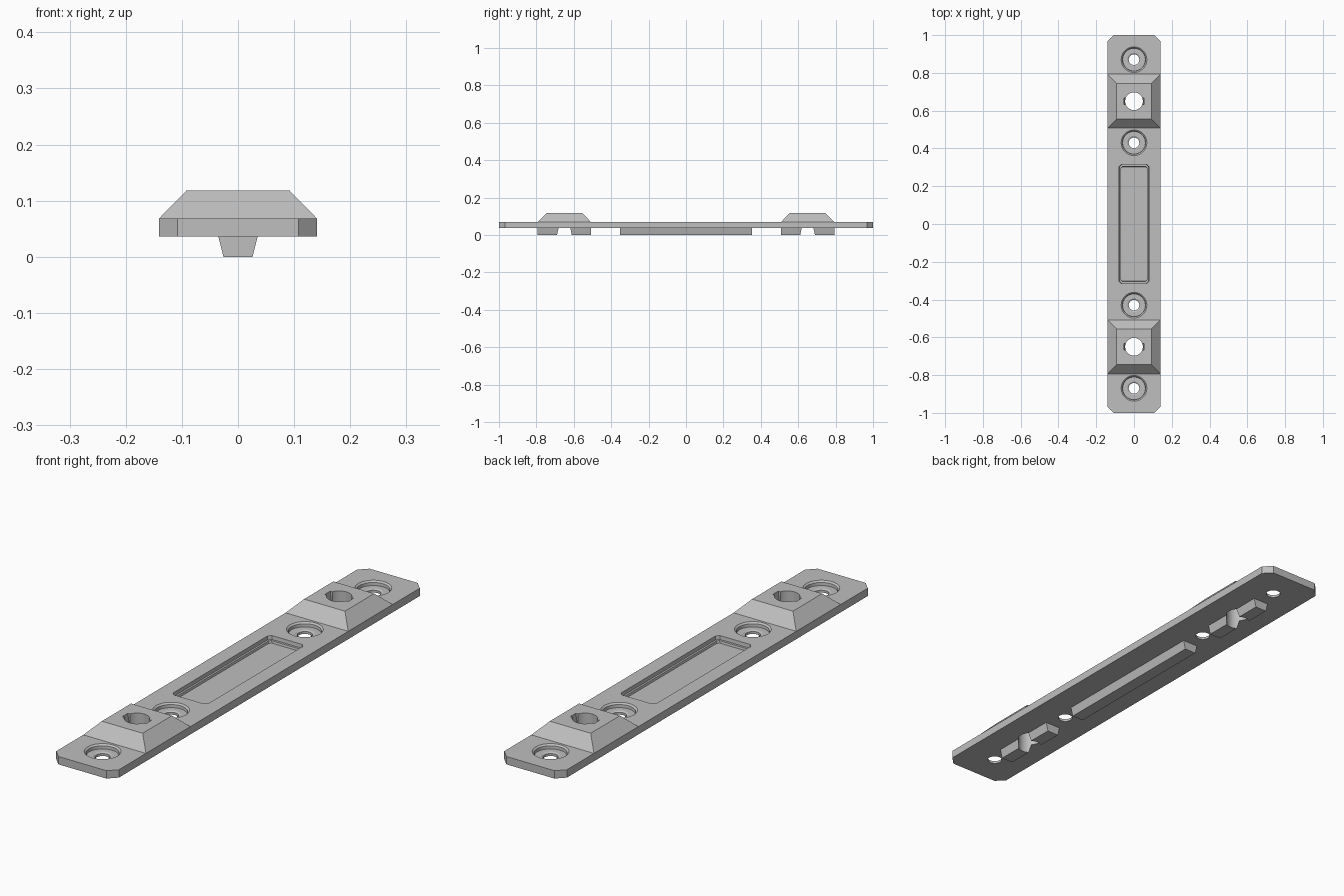
import bpy
import bmesh
from math import cos, sin, tau, radians

if "Cube" in bpy.data.objects:
    bpy.data.objects.remove(bpy.data.objects["Cube"])

grey = bpy.data.materials.new("light_grey")
grey.use_nodes = True
grey.diffuse_color = (0.52, 0.52, 0.52, 1)
grey.node_tree.nodes["Principled BSDF"].inputs["Base Color"].default_value = (0.52, 0.52, 0.52, 1)


def rect(x, y, z, c=0.0):
    """Rectangular ring with half sizes x, y and corner chamfer c."""
    if c == 0:
        return [(x, -y, z), (x, y, z), (-x, y, z), (-x, -y, z)]
    return [(x - c, -y, z), (x, c - y, z), (x, y - c, z), (x - c, y, z),
            (c - x, y, z), (-x, y - c, z), (-x, c - y, z), (c - x, -y, z)]


def circle(r, z, n=40):
    return [(r * cos(tau * i / n), r * sin(tau * i / n), z) for i in range(n)]


def loft(name, rings, y=0.0):
    """Closed solid through rings listed from bottom to top."""
    bm = bmesh.new()
    loops = [[bm.verts.new((px, py + y, pz)) for px, py, pz in ring] for ring in rings]
    n = len(loops[0])
    for low, high in zip(loops, loops[1:]):
        for i in range(n):
            j = (i + 1) % n
            bm.faces.new((low[i], low[j], high[j], high[i]))
    bm.faces.new(loops[0][::-1])
    bm.faces.new(loops[-1])
    bmesh.ops.recalc_face_normals(bm, faces=bm.faces)
    mesh = bpy.data.meshes.new(name)
    bm.to_mesh(mesh)
    bm.free()
    mesh.materials.append(grey)
    obj = bpy.data.objects.new(name, mesh)
    bpy.context.collection.objects.link(obj)
    return obj


def activate(obj):
    bpy.ops.object.select_all(action='DESELECT')
    obj.select_set(True)
    bpy.context.view_layer.objects.active = obj


def cut(obj, cutters):
    activate(obj)
    for cutter in cutters:
        mod = obj.modifiers.new("cut", 'BOOLEAN')
        mod.operation = 'DIFFERENCE'
        mod.solver = 'EXACT'
        mod.object = cutter
        bpy.ops.object.modifier_apply(modifier=mod.name)


BOTTOM, TOP, PEAK = 0.036, 0.068, 0.118
BLOCK_Y = 0.65

# Main plate with clipped corners
plate = loft("base_plate", [rect(0.141, 1, BOTTOM, 0.033), rect(0.141, 1, TOP, 0.033)])
parts, cutters = [plate], []

# Stepped shallow pocket in the middle
cutters.append(loft("pocket_cutter", [
    rect(0.068, 0.303, 0.044, 0.008), rect(0.070, 0.305, 0.053, 0.008),
    rect(0.078, 0.314, 0.053, 0.012), rect(0.081, 0.317, 0.080, 0.012)]))

# Counterbored screw holes
for y in (-0.87, -0.43, 0.43, 0.87):
    cutters.append(loft("screw_cutter", [
        circle(0.028, 0.02), circle(0.028, 0.046), circle(0.036, 0.050),
        circle(0.060, 0.050), circle(0.061, 0.062), circle(0.068, TOP),
        circle(0.068, 0.080)], y))

# Long locating rail underneath
parts.append(loft("centre_rail", [rect(0.026, 0.352, 0), rect(0.035, 0.352, BOTTOM)]))

# Raised blocks, their short rails and notched through holes
for side, y in (("front", -BLOCK_Y), ("back", BLOCK_Y)):
    block = loft(side + "_raised_block",
                 [rect(0.141, 0.143, TOP), rect(0.092, 0.094, PEAK)], y)
    rail = loft(side + "_rail",
                [rect(0.026, 0.143, 0), rect(0.035, 0.143, BOTTOM)], y)
    hole = loft("bolt_cutter", [circle(0.047, -0.05), circle(0.047, 0.2)], y)
    notch = loft("notch_cutter", [rect(0.040, 0.018, 0.03), rect(0.055, 0.018, 0.13)], y)
    cut(block, [hole, notch])
    cut(rail, [hole])
    parts += [block, rail]
    cutters += [hole, notch]

cut(plate, cutters)
for cutter in cutters:
    bpy.data.objects.remove(cutter)

# Smooth hole walls, crisp edges elsewhere
for part in parts:
    activate(part)
    bpy.ops.object.shade_smooth_by_angle(angle=radians(25))
